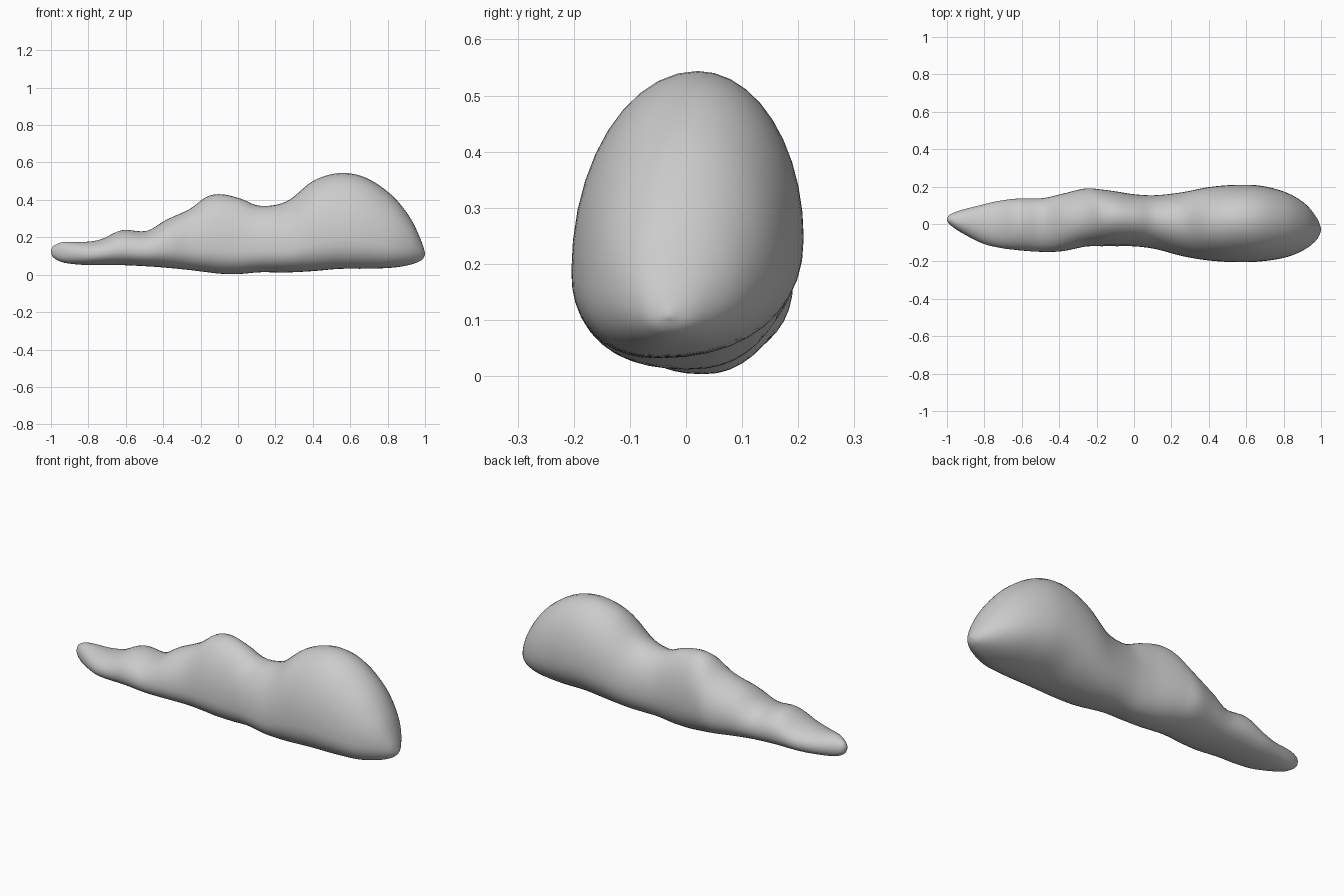
import bpy, bmesh
from math import cos, sin, pi

# Stations along the body: x, bottom z, top z, front y, back y, crest y, keel y
STATIONS = [
    (-1.00, .120, .130, .020, .030, .025, .025),
    (-0.985, .090, .155, -.003, .050, .025, .025),
    (-0.93, .064, .175, -.042, .073, .01, .01),
    (-0.82, .052, .175, -.100, .101, .00, .00),
    (-0.73, .052, .190, -.125, .122, .00, .00),
    (-0.62, .051, .238, -.140, .136, .01, .00),
    (-0.49, .045, .234, -.149, .138, .01, .00),
    (-0.38, .037, .295, -.145, .162, .02, .01),
    (-0.26, .025, .350, -.121, .190, .03, .02),
    (-0.17, .014, .415, -.119, .184, .04, .03),
    (-0.09, .005, .430, -.119, .173, .04, .03),
    (0.01, .004, .408, -.120, .158, .03, .03),
    (0.12, .013, .368, -.135, .154, .02, .02),
    (0.26, .012, .392, -.172, .170, .01, .00),
    (0.40, .019, .500, -.195, .197, .01, -.03),
    (0.54, .031, .543, -.204, .209, .02, -.05),
    (0.68, .032, .520, -.200, .204, .02, -.05),
    (0.82, .037, .427, -.176, .166, .01, -.05),
    (0.92, .053, .305, -.132, .104, -.01, -.04),
    (0.98, .077, .180, -.080, .028, -.03, -.03),
    (1.00, .105, .115, -.035, -.025, -.03, -.03),
]
SIDES, STEPS = 40, 5


def spline(a, b, c, d, t):
    return [0.5 * (2 * q + (r - p) * t + (2 * p - 5 * q + 4 * r - s) * t * t
                   + (3 * q - p - 3 * r + s) * t ** 3) for p, q, r, s in zip(a, b, c, d)]


def power(v, e):
    return abs(v) ** e * (1 if v >= 0 else -1)


def section(x, zb, zt, y0, y1, crest, keel):
    # Egg-shaped section with separate widest heights on its two sides
    big = min(1, max(0, (zt - zb - .1) / .3))
    pts = []
    for i in range(SIDES):
        a = 2 * pi * i / SIDES
        c, s = cos(a), sin(a)
        frac = .48 - big * (.06 if c > 0 else .18)
        zw = zb + (zt - zb) * frac
        side = y1 if c > 0 else y0
        mid = crest if s > 0 else keel
        e = 1.0 if s > 0 else .9
        y = mid + (side - mid) * abs(c) ** e
        z = zw + ((zt - zw) if s > 0 else (zw - zb)) * power(s, e)
        # Blend widest heights where the two sides meet
        pts.append((x, y, z))
    return pts


# Lofted body
last = len(STATIONS) - 1
rows = []
for k in range(last):
    p = [STATIONS[min(last, max(0, k + j))] for j in (-1, 0, 1, 2)]
    rows += [spline(*p, t / STEPS) for t in range(STEPS)]
rows.append(STATIONS[-1])

bm = bmesh.new()
rings = [[bm.verts.new(p) for p in section(*r)] for r in rows]
for a, b in zip(rings, rings[1:]):
    for i in range(SIDES):
        j = (i + 1) % SIDES
        bm.faces.new((a[i], a[j], b[j], b[i]))
bm.faces.new(rings[0])
bm.faces.new(rings[-1])
bmesh.ops.recalc_face_normals(bm, faces=bm.faces[:])
for f in bm.faces:
    f.smooth = True
mesh = bpy.data.meshes.new("rock_mound")
bm.to_mesh(mesh)
bm.free()
body = bpy.data.objects.new("rock_mound", mesh)
bpy.context.collection.objects.link(body)
